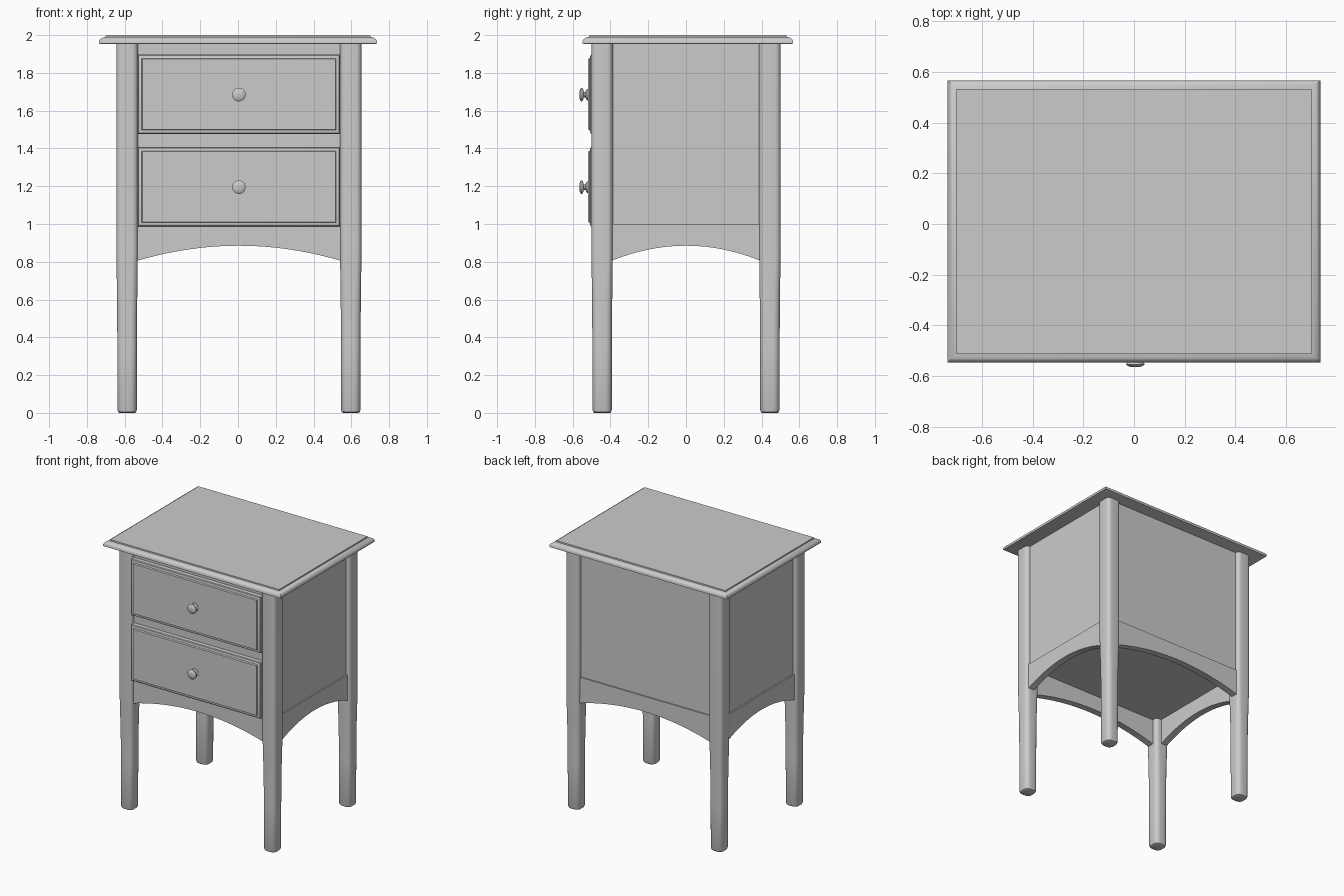
import bpy, bmesh, math

if "Cube" in bpy.data.objects:
    bpy.data.objects.remove(bpy.data.objects["Cube"])

CX = 0.005  # cabinet centre, slightly off the top's centre


def make(name, verts, faces, angle=35):
    me = bpy.data.meshes.new(name)
    me.from_pydata(verts, [], faces)
    bm = bmesh.new()
    bm.from_mesh(me)
    bmesh.ops.recalc_face_normals(bm, faces=bm.faces)
    bm.to_mesh(me)
    bm.free()
    ob = bpy.data.objects.new(name, me)
    bpy.context.collection.objects.link(ob)
    bpy.ops.object.select_all(action='DESELECT')
    ob.select_set(True)
    bpy.context.view_layer.objects.active = ob
    bpy.ops.object.shade_smooth_by_angle(angle=math.radians(angle))
    return ob


def loft(name, rings, angle=35):
    """Skin a stack of equal-length closed rings and cap both ends."""
    n = len(rings[0])
    verts = [v for r in rings for v in r]
    faces = [(k * n + i, k * n + (i + 1) % n, (k + 1) * n + (i + 1) % n, (k + 1) * n + i)
             for k in range(len(rings) - 1) for i in range(n)]
    faces += [tuple(range(n)), tuple(range((len(rings) - 1) * n, len(rings) * n))]
    return make(name, verts, faces, angle)


def rect(x0, x1, y0, y1, z):
    return [(x0, y0, z), (x1, y0, z), (x1, y1, z), (x0, y1, z)]


def box(name, x0, x1, y0, y1, z0, z1):
    return loft(name, [rect(x0, x1, y0, y1, z0), rect(x0, x1, y0, y1, z1)])


def rounded_square(cx, cy, half, r, z, seg=5):
    ring = []
    for q, (sx, sy) in enumerate([(1, 1), (-1, 1), (-1, -1), (1, -1)]):
        for i in range(seg + 1):
            a = math.pi / 2 * (q + i / seg)
            ring.append((cx + sx * (half - r) + r * math.cos(a),
                         cy + sy * (half - r) + r * math.sin(a), z))
    return ring


# Table top with moulded edge: (inset, height)
profile = [(0.012, 1.952), (0, 1.956), (0, 1.97), (0.006, 1.979), (0.018, 1.987),
           (0.034, 1.991), (0.035, 2.0)]
loft("table_top", [rect(-0.735 + i, 0.735 - i, -0.547 + i, 0.567 - i, z) for i, z in profile])

# Legs: square with rounded corners, tapering below the apron: (z, half width, radius)
sections = [(0, 0.041, 0.03), (0.004, 0.047, 0.032), (0.015, 0.051, 0.034), (0.35, 0.052, 0.034),
            (0.5, 0.0525, 0.034), (0.65, 0.054, 0.032), (0.78, 0.056, 0.03), (0.85, 0.0565, 0.028),
            (1.955, 0.0565, 0.028)]
for sx, side in ((-1, "left"), (1, "right")):
    for sy, end in ((-1, "front"), (1, "back")):
        loft(f"{end}_{side}_leg",
             [rounded_square(CX + sx * 0.592, sy * 0.444, h, r, z) for z, h, r in sections])

# Cabinet body with flat side and back panels
box("cabinet_body", CX - 0.62, CX + 0.62, -0.47, 0.472, 1.0, 1.955)


# Arched aprons under each side
def apron(name, half, outer, along_x, sign):
    n = 24
    rings = []
    for i in range(n + 1):
        t = -1 + 2 * i / n
        zb = 0.885 - 0.08 * t * t
        ring = []
        for d, z in ((outer, zb), (outer, 1.0), (outer - 0.05, 1.0), (outer - 0.05, zb)):
            ring.append((CX + t * half, sign * d, z) if along_x else (CX + sign * d, t * half, z))
        rings.append(ring)
    loft(name, rings)


apron("front_apron", 0.54, 0.478, True, -1)
apron("back_apron", 0.54, 0.482, True, 1)
apron("left_apron", 0.395, 0.63, False, -1)
apron("right_apron", 0.395, 0.63, False, 1)

# Drawer fronts with moulded edges, and turned knobs
edge = [(0, -0.46), (0, -0.501), (0.004, -0.506), (0.02, -0.51), (0.024, -0.52)]
knob = [(0.03, -0.515), (0.03, -0.524), (0.022, -0.529), (0.014, -0.533), (0.014, -0.541),
        (0.03, -0.545), (0.036, -0.55), (0.036, -0.555), (0.028, -0.561), (0.014, -0.565)]
for name, z0, z1 in (("lower", 0.987, 1.407), ("upper", 1.477, 1.897)):
    loft(name + "_drawer",
         [[(CX + sx * (0.535 - i), y, (z0 + i) if sz < 0 else (z1 - i))
           for sx, sz in ((-1, -1), (1, -1), (1, 1), (-1, 1))] for i, y in edge])
    zc = (z0 + z1) / 2 - 0.002
    loft(name + "_knob",
         [[(CX + r * math.cos(a * math.pi / 12), y, zc + r * math.sin(a * math.pi / 12))
           for a in range(24)] for r, y in knob], 50)
